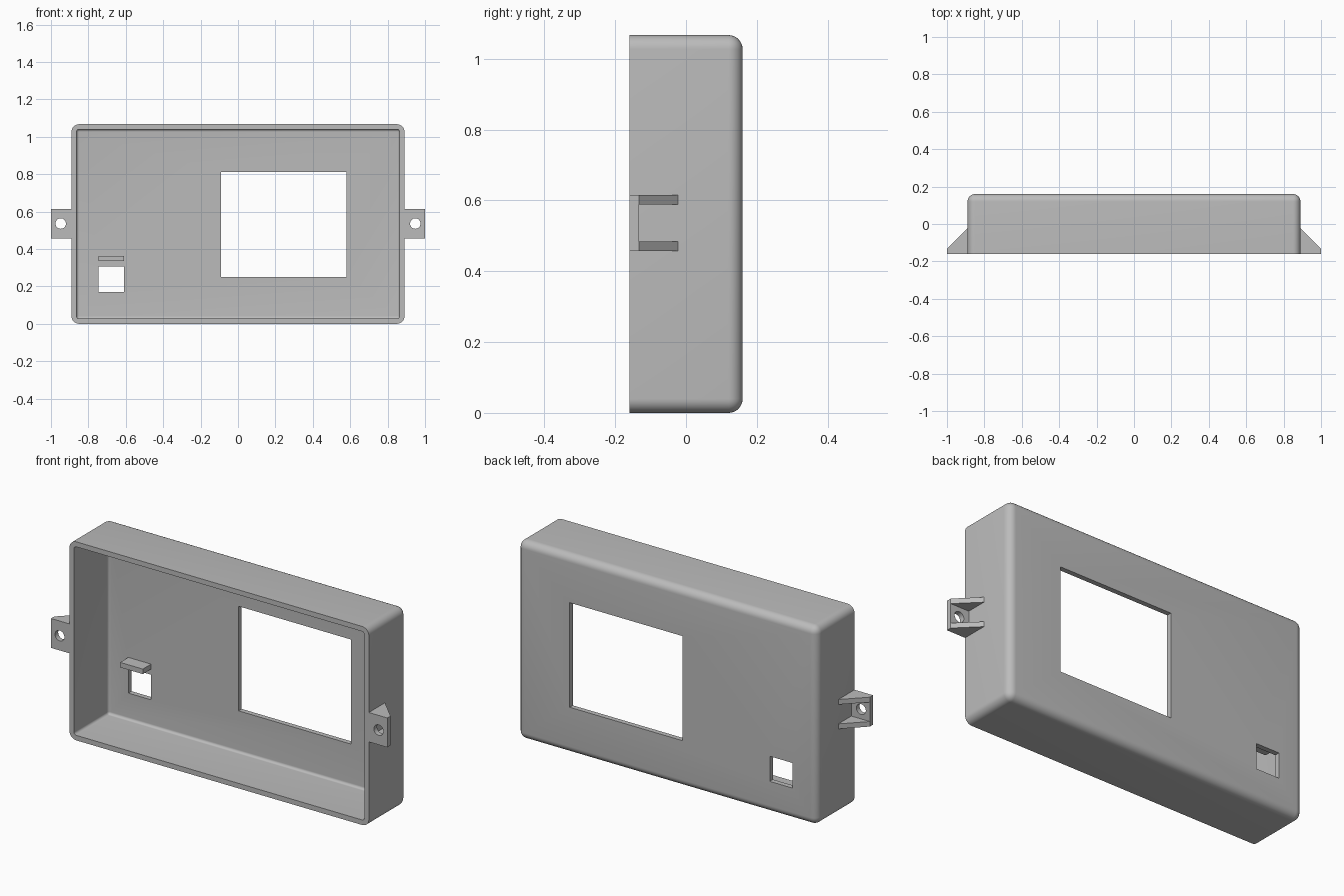
import bpy, bmesh, math
from mathutils import Matrix, Vector

if "Cube" in bpy.data.objects:
    bpy.data.objects.remove(bpy.data.objects["Cube"], do_unlink=True)

FRONT, BACK = -0.16, 0.16
HALF_W, HEIGHT, WALL = 0.89, 1.067, 0.027
EAR_LOW, EAR_HIGH = 0.457, 0.615
EAR_MID = (EAR_LOW + EAR_HIGH) / 2

grey = bpy.data.materials.new("grey plastic")
grey.use_nodes = True
colour = (0.5, 0.5, 0.5, 1)
grey.diffuse_color = colour
grey.node_tree.nodes["Principled BSDF"].inputs["Base Color"].default_value = colour


def finish(bm, name):
    bmesh.ops.recalc_face_normals(bm, faces=bm.faces)
    mesh = bpy.data.meshes.new(name)
    bm.to_mesh(mesh)
    bm.free()
    mesh.materials.append(grey)
    obj = bpy.data.objects.new(name, mesh)
    bpy.context.collection.objects.link(obj)
    return obj


def box(name, low, high, radius=0):
    """Box between two corners; a radius rounds every edge except the front ones."""
    low, high = Vector(low), Vector(high)
    bm = bmesh.new()
    bmesh.ops.create_cube(bm, size=1)
    bmesh.ops.scale(bm, vec=high - low, verts=bm.verts)
    bmesh.ops.translate(bm, vec=(low + high) / 2, verts=bm.verts)
    if radius:
        edges = [e for e in bm.edges
                 if any(v.co.y > low.y + 1e-4 for v in e.verts)]
        bmesh.ops.bevel(bm, geom=edges, offset=radius, segments=8,
                        profile=0.5, affect='EDGES', clamp_overlap=True)
    return finish(bm, name)


def cut(target, cutter):
    cutter.hide_render = True
    mod = target.modifiers.new("cut", 'BOOLEAN')
    mod.operation, mod.solver, mod.object = 'DIFFERENCE', 'EXACT', cutter
    bpy.context.view_layer.objects.active = target
    bpy.ops.object.modifier_apply(modifier=mod.name)
    bpy.data.objects.remove(cutter, do_unlink=True)


def smooth(obj):
    bpy.ops.object.select_all(action='DESELECT')
    obj.select_set(True)
    bpy.context.view_layer.objects.active = obj
    bpy.ops.object.shade_smooth_by_angle(angle=math.radians(30))


# Open-fronted case with rounded back, hollow and two openings
case = box("case", (-HALF_W, FRONT, 0), (HALF_W, BACK, HEIGHT), 0.04)
cut(case, box("hollow", (WALL - HALF_W, FRONT - 0.1, WALL),
              (HALF_W - WALL, BACK - WALL, HEIGHT - WALL), 0.014))
cut(case, box("screen_opening", (-0.09, 0, 0.25), (0.58, 0.3, 0.812)))
cut(case, box("small_opening", (-0.745, 0, 0.17), (-0.61, 0.3, 0.305)))
smooth(case)

# Ledge inside, above the small opening
box("inner_ledge", (-0.745, BACK - WALL - 0.07, 0.335),
    (-0.61, BACK - WALL + 0.005, 0.362))


def gusset(name, side, z):
    """Triangular web between the ear plate and the case side."""
    bm = bmesh.new()
    y = FRONT + WALL
    points = [(HALF_W, y), (1, y), (HALF_W, y + 1 - HALF_W)]
    face = bm.faces.new([bm.verts.new((side * px, py, z)) for px, py in points])
    up = bmesh.ops.extrude_face_region(bm, geom=[face])["geom"]
    bmesh.ops.translate(bm, vec=(0, 0, WALL),
                        verts=[v for v in up if isinstance(v, bmesh.types.BMVert)])
    return finish(bm, name)


# Screw ears with a round hole and two gussets on each side
for label, side in (("left", 1), ("right", -1)):
    xs = sorted((side * HALF_W, side))
    plate = box(label + "_ear_plate", (xs[0], FRONT, EAR_LOW),
                (xs[1], FRONT + WALL, EAR_HIGH))
    bm = bmesh.new()
    turn = Matrix.Translation((side * 0.948, FRONT, EAR_MID)) @ Matrix.Rotation(math.pi / 2, 4, 'X')
    bmesh.ops.create_cone(bm, cap_ends=True, segments=32, radius1=0.028,
                          radius2=0.028, depth=0.2, matrix=turn)
    cut(plate, finish(bm, "screw_hole"))
    smooth(plate)
    gusset(label + "_lower_gusset", side, EAR_LOW)
    gusset(label + "_upper_gusset", side, EAR_HIGH - WALL)
